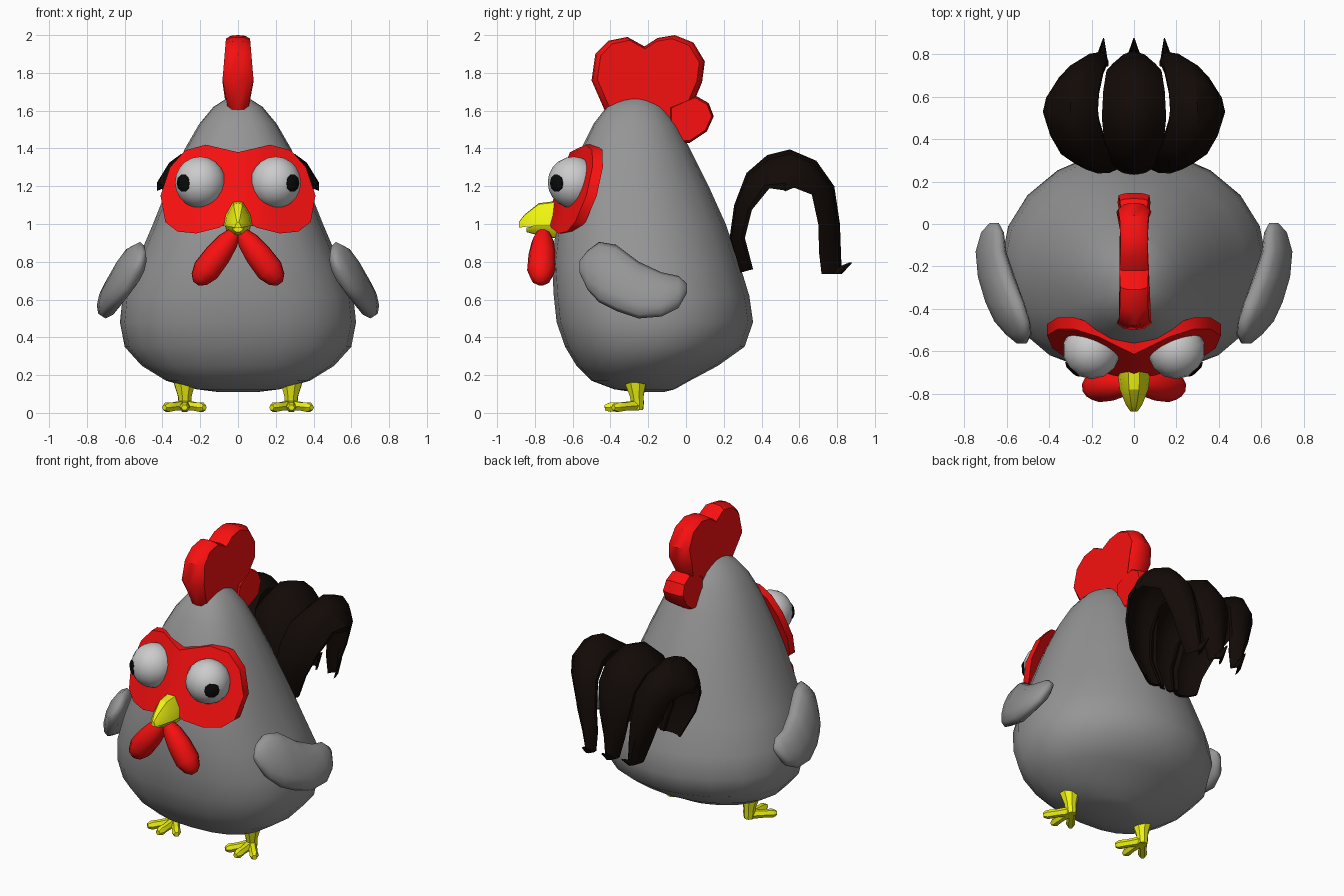
import bpy, bmesh
from math import cos, sin, pi, radians, copysign
from mathutils import Vector

if "Cube" in bpy.data.objects:
    bpy.data.objects.remove(bpy.data.objects["Cube"])


def material(name, rgb):
    m = bpy.data.materials.new(name)
    m.diffuse_color = (*rgb, 1)
    m.use_nodes = True
    m.node_tree.nodes["Principled BSDF"].inputs["Base Color"].default_value = m.diffuse_color
    return m


RED = material("red", (0.95, 0.005, 0.005))
YELLOW = material("yellow", (0.86, 0.9, 0.005))
BROWN = material("dark_brown", (0.006, 0.003, 0.002))
BLACK = material("black", (0.003, 0.003, 0.003))
WHITE = material("white", (0.7, 0.7, 0.7))
GREY = material("grey", (0.3, 0.3, 0.3))


def finish(name, bm, mat=None, mirror=False, angle=50):
    if mirror:  # open the parts that meet on the centre plane
        bmesh.ops.delete(bm, geom=[f for f in bm.faces if all(abs(v.co.x) < 1e-5 for v in f.verts)],
                         context='FACES_ONLY')
    bmesh.ops.recalc_face_normals(bm, faces=bm.faces)
    me = bpy.data.meshes.new(name)
    bm.to_mesh(me)
    bm.free()
    me.shade_smooth()
    me.set_sharp_from_angle(angle=radians(angle))
    if mat:
        me.materials.append(mat)
    ob = bpy.data.objects.new(name, me)
    bpy.context.collection.objects.link(ob)
    if mirror:
        ob.modifiers.new("mirror", 'MIRROR')
    return ob


def add_loft(bm, rings):
    """Skin a list of equal-length rings and cap both ends."""
    vs = [[bm.verts.new(p) for p in r] for r in rings]
    n = len(vs[0])
    for a, b in zip(vs, vs[1:]):
        for i in range(n):
            j = (i + 1) % n
            bm.faces.new((a[i], a[j], b[j], b[i]))
    bm.faces.new(vs[0][::-1])
    bm.faces.new(vs[-1])


def loft(name, rings, mat=None, mirror=False, angle=50):
    bm = bmesh.new()
    add_loft(bm, rings)
    return finish(name, bm, mat, mirror, angle)


def tube_rings(a, b, stations, n=8):
    """Round rings along a straight axis; stations are (fraction, radius)."""
    a, b = Vector(a), Vector(b)
    q = (b - a).to_track_quat('Z', 'Y')
    return [[a.lerp(b, f) + q @ Vector((r * cos(2 * pi * i / n), r * sin(2 * pi * i / n), 0))
             for i in range(n)] for f, r in stations]


# Body: pear shape from rings of (z, front y, back y, half width)
body = [(.11, -.28, -.12, .10), (.125, -.38, -.06, .22), (.17, -.50, .02, .38), (.25, -.58, .17, .51),
        (.35, -.64, .31, .60), (.48, -.685, .355, .625), (.62, -.70, .335, .61),
        (.80, -.71, .28, .535), (1.0, -.685, .21, .45), (1.2, -.635, .12, .37),
        (1.4, -.555, .02, .28), (1.53, -.49, -.05, .205), (1.62, -.42, -.12, .13),
        (1.665, -.34, -.19, .06), (1.675, -.29, -.23, .02)]


def body_ring(z, f, b, w, n=20):
    ring = []
    for i in range(n):
        c, s = cos(2 * pi * i / n), sin(2 * pi * i / n)
        e = .8 if s < 0 else 1.03  # squarer chest, rounder back
        ring.append((w * copysign(abs(c) ** e, c),
                     (f + b) / 2 + (b - f) / 2 * copysign(abs(s) ** e, s), z))
    return ring


loft("body", [body_ring(*r) for r in body], GREY, angle=80)


# Comb: side outlines given a rounded thickness that varies with height
def slab(name, outline, half, base, full, top):
    cy = sum(p[0] for p in outline) / len(outline)
    cz = sum(p[1] for p in outline) / len(outline)

    def width(z):
        if z < full:
            return half * (.6 + .4 * max(0, (z - base) / (full - base)))
        return half * (1 - .25 * (z - full) / (top - full))
    layers = [(-1, .9), (-.6, .98), (0, 1), (.6, .98), (1, .9)]
    loft(name, [[(width(z) * x, cy + (y - cy) * s, cz + (z - cz) * s) for y, z in outline]
                for x, s in layers], RED, angle=35)


slab("comb", [(-.43, 1.6), (-.50, 1.76), (-.48, 1.90), (-.41, 1.97), (-.31, 1.99),
              (-.22, 1.94), (-.15, 1.985), (-.06, 2.0), (.04, 1.96), (.10, 1.86),
              (.085, 1.75), (.03, 1.62), (-.1, 1.5), (-.3, 1.55)], .085, 1.58, 1.72, 2.0)
slab("comb_back_lobe", [(-.09, 1.62), (0, 1.66), (.05, 1.68), (.12, 1.64), (.147, 1.57),
                        (.11, 1.49), (.02, 1.43), (-.09, 1.42)], .08, 1.36, 1.5, 1.7)

# Face mask: flat half slab folded along the centre line
mask = [(0, 1.38), (.17, 1.42), (.28, 1.39), (.36, 1.30), (.41, 1.15), (.385, 1.01),
        (.32, .96), (.22, .95), (.10, .98), (0, 1.04)]
loft("face_mask", [[(x, -.56 + .41 * x - .35 * (1.38 - z) - t, z) for x, z in mask]
                   for t in (0, .055)], RED, True, 60)

# Eyes and pupils looking outwards
eye = Vector((.20, -.595, 1.22))
bm = bmesh.new()
bmesh.ops.create_uvsphere(bm, u_segments=14, v_segments=10, radius=.137)
bmesh.ops.translate(bm, verts=bm.verts, vec=eye)
finish("eyes", bm, WHITE, True, 80)
look = Vector((.70, -.71, -.03)).normalized()
loft("pupils", tube_rings(eye + look * .10, eye + look * .140,
                          [(0, .05), (.75, .047), (1, .03)], 10), BLACK, True)


# Beak: upper and lower halves from (y, half width, mouth z, ridge z)
def beak(name, stations):
    prof = [(1, 0), (.85, .45), (.35, .95), (0, 1), (-.35, .95), (-.85, .45), (-1, 0)]
    loft(name, [[(w * u, y, a + (b - a) * v) for u, v in prof] for y, w, a, b in stations],
         YELLOW, angle=30)


beak("upper_beak", [(-.62, .08, .99, 1.125), (-.70, .078, .99, 1.12), (-.78, .068, .99, 1.11),
                    (-.855, .038, .985, 1.05), (-.885, .016, .98, 1.01)])
beak("lower_beak", [(-.62, .07, 1.0, .92), (-.70, .07, 1.0, .925), (-.78, .057, .995, .94),
                    (-.845, .03, .98, .957)])

# Wattles
loft("wattles", tube_rings((.01, -.755, .965), (.222, -.77, .685),
                           [(0, .03), (.2, .058), (.45, .072), (.75, .075), (.92, .052), (1, .02)], 10),
     RED, True, 60)

# Wings: sections along y of (y, x, z, half height, half thickness), leaning out at the bottom
wing = [(-.565, .53, .775, .03, .02), (-.52, .545, .755, .105, .05), (-.46, .575, .745, .16, .065),
        (-.37, .61, .715, .175, .07), (-.25, .65, .65, .15, .07), (-.13, .675, .627, .117, .06),
        (-.04, .668, .64, .085, .045), (.005, .66, .66, .025, .02)]
loft("wings", [[(x + t * cos(a) - .35 * h * sin(a), y, z + h * sin(a))
                for a in (2 * pi * i / 12 for i in range(12))]
               for y, x, z, h, t in wing], GREY, True, 70)

# Legs with three toes each
bm = bmesh.new()
add_loft(bm, tube_rings((.285, -.27, .22), (.28, -.255, .015),
                        [(0, .065), (.3, .06), (.65, .038), (.85, .036), (1, .03)], 8))
for tip in ((.178, -.385), (.283, -.43), (.39, -.385)):
    add_loft(bm, tube_rings((.28, -.255, .04), (*tip, .028),
                            [(0, .03), (.55, .025), (.85, .028), (1, .016)], 6))
finish("legs", bm, YELLOW, True, 35)

# Tail feathers: (y, z, centre half width, side feather x, side half width, edge droop)
tail = [(.28, .74, .07, .12, .08, .4), (.23, .92, .105, .17, .11, .42),
        (.255, 1.10, .13, .215, .13, .5), (.32, 1.27, .14, .265, .13, .75),
        (.43, 1.365, .15, .295, .13, 1.1), (.55, 1.395, .15, .30, .13, 1.15),
        (.69, 1.335, .145, .29, .125, .95), (.785, 1.20, .13, .25, .105, .65),
        (.815, 1.0, .10, .21, .08, .58), (.82, .86, .07, .18, .06, .6),
        (.825, .735, .04, .16, .035, .55), (.88, .795, .005, .145, .005, .1)]


def feather(name, side):
    rings = []
    for i, (y, z, wc, xs, ws, k) in enumerate(tail):
        p, q = tail[max(i - 1, 0)], tail[min(i + 1, len(tail) - 1)]
        d = Vector((q[0] - p[0], q[1] - p[1])).normalized()
        if i > 8:
            d = Vector((0, -1))
        inward = Vector((d.y, -d.x))  # towards the middle of the arch
        x0, w = (xs, ws) if side else (0, wc)

        def point(u, t):
            drop = k * (.10 * u * u + side * (.02 + .035 * u) + t)
            return (x0 + w * u, y + inward.x * drop, z + inward.y * drop)
        rings.append([point(u, 0) for u in (-1, -.5, 0, .5, 1)] +
                     [point(u, .04) for u in (1, .5, 0, -.5, -1)])
    loft(name, rings, BROWN, bool(side), 40)


feather("centre_tail_feather", 0)
feather("side_tail_feathers", 1)
